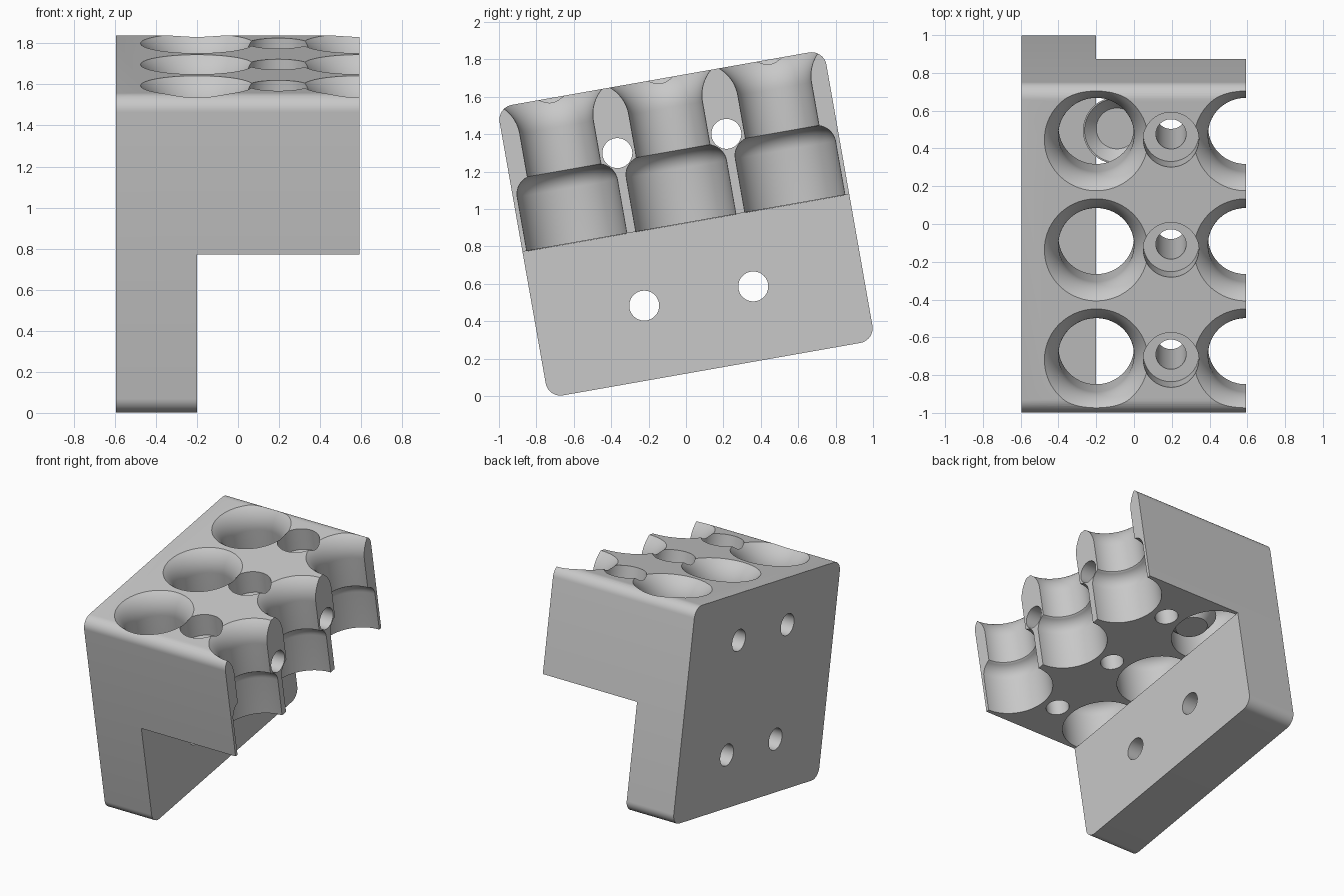
import bpy, bmesh
from math import sin, cos, pi, radians
from mathutils import Matrix

if "Cube" in bpy.data.objects:
    bpy.data.objects.remove(bpy.data.objects["Cube"], do_unlink=True)

TILT = Matrix.Rotation(radians(10), 4, "X")
PITCH, MID = 0.592, 0.16             # row spacing and middle row
LEFT, INNER, RIGHT = -0.595, -0.2, 0.592
BOTTOM, LEDGE, TOP = 0.118, 0.912, 1.695
ROWS = [MID + PITCH * i for i in (-1, 0, 1)]

grey = bpy.data.materials.new("light_grey")
grey.use_nodes = True
grey.diffuse_color = (0.58, 0.58, 0.58, 1)
grey.node_tree.nodes["Principled BSDF"].inputs["Base Color"].default_value = grey.diffuse_color


def finish(name, bm):
    bmesh.ops.recalc_face_normals(bm, faces=bm.faces)
    mesh = bpy.data.meshes.new(name)
    bm.to_mesh(mesh)
    bm.free()
    mesh.materials.append(grey)
    ob = bpy.data.objects.new(name, mesh)
    bpy.context.scene.collection.objects.link(ob)
    return ob


def lathe(name, profile, matrix, steps=64):
    """Closed solid turned around z from (radius, height) points."""
    bm = bmesh.new()
    rings = []
    for r, z in profile:
        angles = [2 * pi * (k + 0.5) / steps for k in range(steps)]
        rings.append([bm.verts.new((r * cos(a), r * sin(a), z)) for a in angles])
    for a, b in zip(rings, rings[1:]):
        for k in range(steps):
            n = (k + 1) % steps
            bm.faces.new((a[k], a[n], b[n], b[k]))
    bm.faces.new(rings[0][::-1])
    bm.faces.new(rings[-1])
    bm.transform(matrix)
    return finish(name, bm)


def block(name, low, high):
    bm = bmesh.new()
    bmesh.ops.create_cube(bm, size=1)
    for v in bm.verts:
        v.co = [high[i] if v.co[i] > 0 else low[i] for i in range(3)]
    return bm


def cut(target, cutter):
    cutter.hide_render = True
    mod = target.modifiers.new("cut", "BOOLEAN")
    mod.operation, mod.solver, mod.object = "DIFFERENCE", "EXACT", cutter
    bpy.context.view_layer.objects.active = target
    bpy.ops.object.modifier_apply(modifier=mod.name)
    bpy.data.objects.remove(cutter, do_unlink=True)


def smooth(ob):
    ob.data.transform(TILT)
    bpy.ops.object.select_all(action="DESELECT")
    ob.select_set(True)
    bpy.context.view_layer.objects.active = ob
    bpy.ops.object.shade_smooth_by_angle(angle=radians(30))


# Bracket body: block with four rounded long edges
half = PITCH * 1.5 - 0.001
bm = block("bracket", (LEFT, MID - half, BOTTOM), (RIGHT, MID + half, TOP))
long_edges = [e for e in bm.edges if abs(e.verts[0].co.x - e.verts[1].co.x) > 0.1]
bmesh.ops.bevel(bm, geom=long_edges, offset=0.08, segments=10, profile=0.5, affect="EDGES")
bracket = finish("bracket", bm)

# Open space under the holder, leaving the mounting plate
cut(bracket, finish("space", block("space", (INNER, -2, -1), (2, 3, LEDGE))))

# Large sockets: wide lower chamber, narrow neck and flared mouth
chamber = [(0.172 + 0.1 * cos(radians(t)), 1.204 + 0.1 * sin(radians(t)))
           for t in range(0, 74, 8)]
mouth = [(0.409 - 0.209 * cos(radians(t)), TOP - 0.16 + 0.209 * sin(radians(t)))
         for t in range(0, 51, 5)]
socket = [(0.272, LEDGE - 0.001)] + chamber + [(0.2, 1.302)] + mouth + [(0.277, TOP + 0.1)]
for x in (INNER, RIGHT):
    for y in ROWS:
        cut(bracket, lathe("socket", socket, Matrix.Translation((x, y, 0))))

# Small counterbored holes between the sockets
bore = [(0.08, LEDGE - 0.1), (0.08, TOP - 0.17), (0.147, TOP - 0.17), (0.147, TOP + 0.1)]
for y in ROWS:
    cut(bracket, lathe("bore", bore, Matrix.Translation(((INNER + RIGHT) / 2, y, 0))))

# Screw holes straight through from side to side
for z in (0.515, 1.343):
    for side in (-0.5, 0.5):
        place = Matrix.Translation((0, MID + side * PITCH, z)) @ Matrix.Rotation(pi / 2, 4, "Y")
        cut(bracket, lathe("screw_hole", [(0.08, -1), (0.08, 1)], place))
smooth(bracket)

# Small dished stop inside the rear inner socket
dish = [(0.11, 0.98), (0.18, 1.06), (0.172, 1.06), (0.12, 1.01), (0.11, 1.0)]
smooth(lathe("dished_stop", dish, Matrix.Translation((-0.09, 0.69, 0)), 48))
